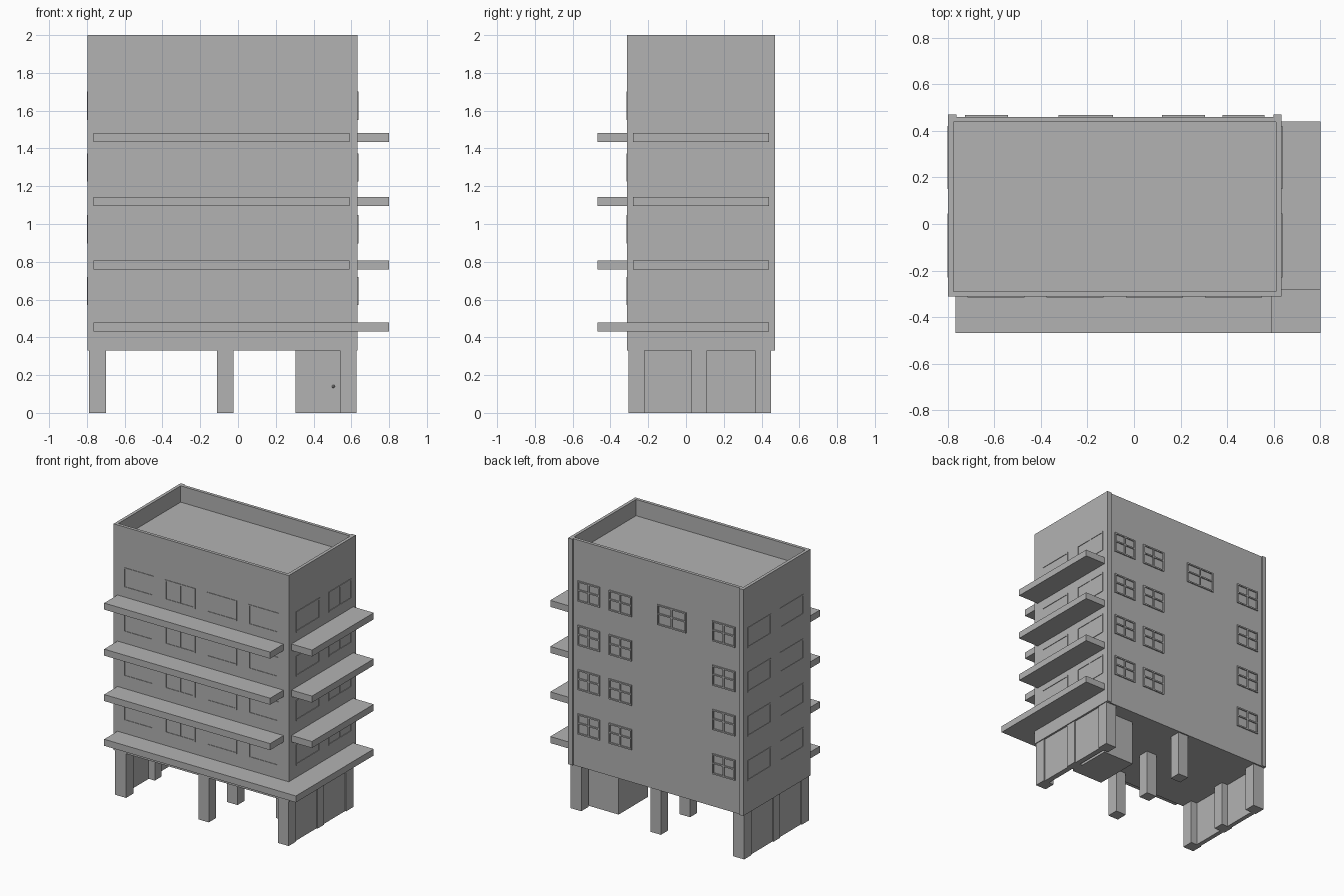
import bpy, bmesh
from mathutils import Vector, Matrix

cube = bpy.data.objects.get("Cube")
if cube:
    bpy.data.objects.remove(cube, do_unlink=True)

grey = bpy.data.materials.new("concrete_grey")
grey.use_nodes = True
grey.diffuse_color = (0.448, 0.448, 0.448, 1)
grey.node_tree.nodes["Principled BSDF"].inputs["Base Color"].default_value = grey.diffuse_color


def add_box(bm, x, y, z):
    """Axis-aligned box from three (low, high) ranges."""
    lo, hi = Vector((x[0], y[0], z[0])), Vector((x[1], y[1], z[1]))
    mat = Matrix.Translation((lo + hi) / 2) @ Matrix.Diagonal((hi - lo).to_4d())
    return bmesh.ops.create_cube(bm, size=1, matrix=mat)["verts"]


def finish(name, bm):
    mesh = bpy.data.meshes.new(name)
    bm.to_mesh(mesh)
    bm.free()
    mesh.materials.append(grey)
    obj = bpy.data.objects.new(name, mesh)
    bpy.context.collection.objects.link(obj)
    return obj


def boxes(name, parts):
    bm = bmesh.new()
    for part in parts:
        add_box(bm, *part)
    return finish(name, bm)


LEFT, RIGHT, FRONT, BACK = -0.797, 0.633, -0.312, 0.46
BASE, TOP = 0.33, 2.0

# Main block with the roof sunk behind a parapet
bm = bmesh.new()
add_box(bm, (LEFT, RIGHT), (FRONT, BACK), (BASE, TOP))
roof = max(bm.faces, key=lambda f: f.calc_center_median().z)
bmesh.ops.inset_region(bm, faces=[roof], thickness=0.033)
inner = bmesh.ops.extrude_discrete_faces(bm, faces=[roof])["faces"][0]
bmesh.ops.translate(bm, verts=inner.verts, vec=(0, 0, -0.12))
finish("main_block", bm)

# Side wall ends that stand proud of the back wall
boxes("back_corner_strips", [
    ((x, x + 0.035), (BACK, 0.47), (BASE, TOP)) for x in (LEFT, RIGHT - 0.035)])

# Ground floor columns and side walls
col_x = [(-0.79, -0.70), (-0.11, -0.025), (0.54, 0.627)]
col_y = [(-0.305, -0.22), (0.03, 0.11), (0.365, 0.45)]
boxes("columns", [(x, y, (0, BASE)) for x in col_x for y in col_y])
boxes("ground_side_walls", [
    (x, (a[1], b[0]), (0, BASE))
    for x in ((-0.782, -0.75), (0.58, 0.619))
    for a, b in zip(col_y, col_y[1:])])

# Entrance room with its door and knob
boxes("entrance_room", [((0.305, 0.56), (0.01, 0.35), (0, BASE))])
bm = bmesh.new()
bmesh.ops.create_icosphere(bm, subdivisions=2, radius=0.008,
                           matrix=Matrix.Translation((0.505, 0.003, 0.14)))
finish("door_knob", bm)

# Balcony slabs: the lowest wraps the corner, the others are split
for i, z in enumerate((0.43, 0.76, 1.095, 1.435)):
    height = (z, z + 0.048)
    front_end, side_start = (0.80, FRONT) if i == 0 else (0.59, -0.28)
    boxes(f"front_slab_{i + 1}", [((-0.765, front_end), (-0.468, FRONT), height)])
    boxes(f"side_slab_{i + 1}", [((RIGHT, 0.80), (side_start, 0.44), height)])


def window_bars(u, z, mullion, crossbar):
    """Frame bars as (u range, z range) pairs."""
    t = 0.01
    (a, b), (lo, hi) = u, z
    bars = [((a, b), (lo, lo + t)), ((a, b), (hi - t, hi)),
            ((a, a + t), (lo + t, hi - t)), ((b - t, b), (lo + t, hi - t))]
    mid = (a + b) / 2
    if mullion:
        bars.append(((mid - t / 2, mid + t / 2), (lo + t, hi - t)))
    if crossbar:
        h = lo + 0.55 * (hi - lo)
        bars += [((a + t, mid - t / 2), (h - t / 2, h + t / 2)),
                 ((mid + t / 2, b - t), (h - t / 2, h + t / 2))]
    return bars


# Window frames on all four sides
front, back, left, right = [], [], [], []
for floor in range(4):
    sill = 0.57 + 0.327 * floor
    z = (sill, sill + 0.15)
    for i in range(4):
        start = -0.715 + 0.34 * i
        front += [(u, (FRONT - 0.004, FRONT), v) for u, v in
                  window_bars((start, start + 0.245), z, i == 1, False)]
    for u in ((-0.725, -0.54), (-0.325, -0.09), (0.12, 0.305), (0.38, 0.56)):
        # The stair window is only on the top floor
        if u[0] == -0.325 and floor < 3:
            continue
        back += [(b, (BACK, BACK + 0.008), v) for b, v in window_bars(u, z, True, True)]
    for u in ((-0.23, 0.045), (0.15, 0.42)):
        left += [((LEFT - 0.003, LEFT), b, v) for b, v in window_bars(u, z, False, False)]
        right += [((RIGHT, RIGHT + 0.004), b, v)
                  for b, v in window_bars(u, z, u[0] > 0, False)]
for name, parts in (("front", front), ("back", back), ("left", left), ("right", right)):
    boxes(name + "_window_frames", parts)
